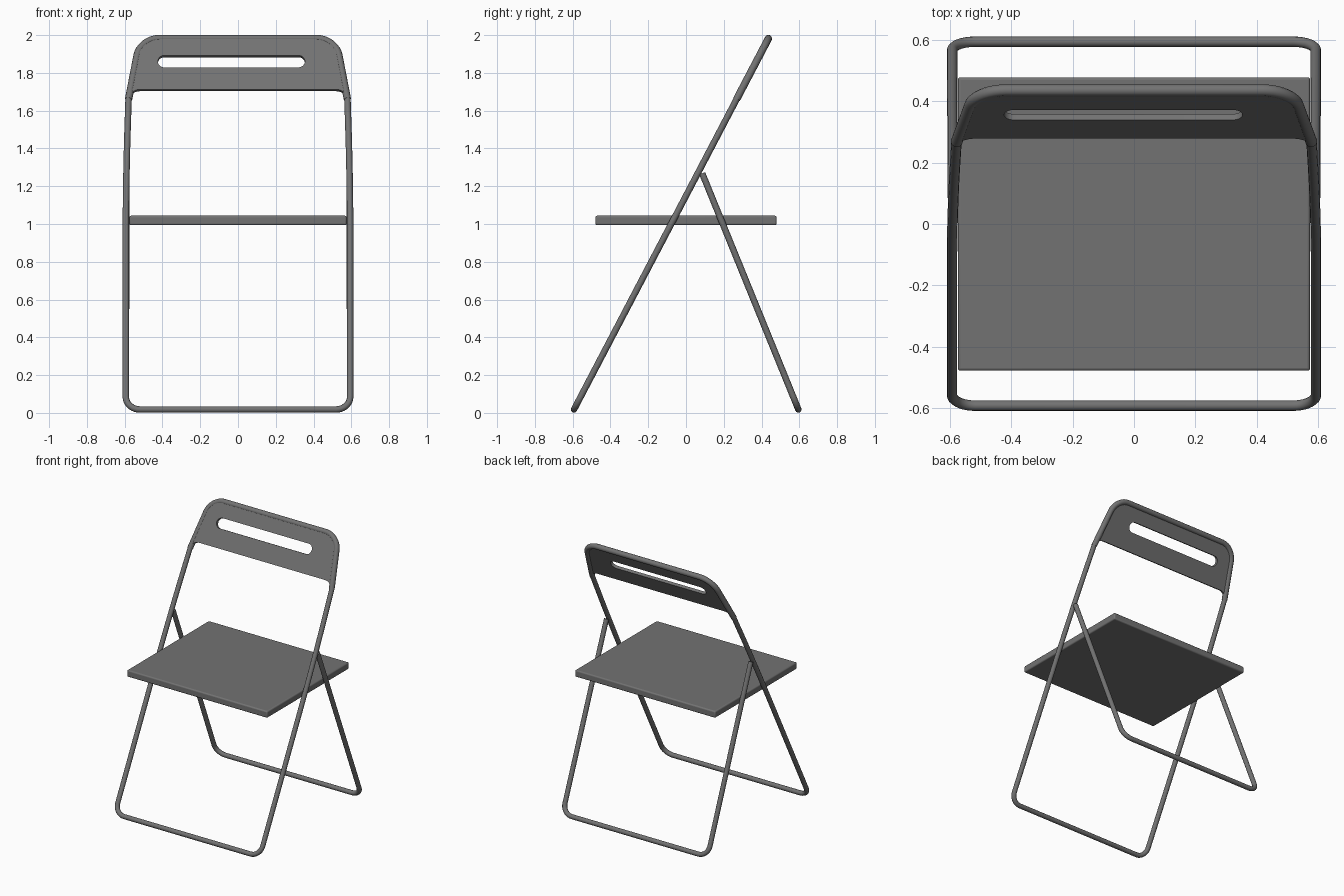
import bpy, math
from mathutils import Vector
from mathutils.geometry import interpolate_bezier

if "Cube" in bpy.data.objects:
    bpy.data.objects.remove(bpy.data.objects["Cube"])

# Dark grey paint shared by all parts
paint = bpy.data.materials.new("dark_grey")
paint.diffuse_color = (0.17, 0.17, 0.17, 1)
paint.use_nodes = True
paint.node_tree.nodes["Principled BSDF"].inputs["Base Color"].default_value = paint.diffuse_color


def rounded(points):
    """Polyline of (x, y, corner size); non-zero corners become arcs."""
    out = []
    for i, (x, y, size) in enumerate(points):
        p = Vector((x, y, 0))
        if size == 0:
            out.append(p)
            continue
        q, r = points[i - 1], points[(i + 1) % len(points)]
        a = (Vector((q[0], q[1], 0)) - p).normalized() * size
        b = (Vector((r[0], r[1], 0)) - p).normalized() * size
        out += interpolate_bezier(p + a, p + a * 0.45, p + b * 0.45, p + b, 10)
    return out


def mirrored(points):
    return points + [(-x, y, s) for x, y, s in reversed(points)]


def curve_object(name, paths, foot, angle, radius=0.0, thickness=0.0):
    """Tube (radius) or flat panel (thickness) drawn in a tilted plane."""
    cu = bpy.data.curves.new(name, 'CURVE')
    if radius:
        cu.dimensions = '3D'
        cu.bevel_depth = radius
        cu.bevel_resolution = 4
        cu.use_fill_caps = True
    else:
        cu.dimensions = '2D'
        cu.fill_mode = 'BOTH'
        cu.extrude = thickness / 2
    for path in paths:
        sp = cu.splines.new('POLY')
        sp.points.add(len(path) - 1)
        for pt, co in zip(sp.points, path):
            pt.co = (*co, 1)
        sp.use_cyclic_u = not radius
    ob = bpy.data.objects.new(name, cu)
    bpy.context.collection.objects.link(ob)
    ob.location = foot
    ob.rotation_euler = (angle, 0, 0)
    finish(ob, True)


def finish(ob, convert=False):
    bpy.ops.object.select_all(action='DESELECT')
    ob.select_set(True)
    bpy.context.view_layer.objects.active = ob
    if convert:
        bpy.ops.object.convert(target='MESH')
    ob = bpy.context.object
    bpy.ops.object.shade_smooth_by_angle(angle=math.radians(40))
    ob.data.materials.clear()
    ob.data.materials.append(paint)


front_foot, front_angle = (0, -0.593, 0.018), math.atan2(1.965, 1.03)
back_foot, back_angle = (0, 0.595, 0.018), math.atan2(1.247, -0.508)

# Front frame: long U of tube that carries the backrest
front = mirrored([(0.579, 1.87, 0), (0.594, 1.35, 0.3), (0.594, 0, 0.075)])
curve_object("front_leg_frame", [rounded(front)], front_foot, front_angle, radius=0.017)

# Back frame: shorter U hinged behind the front frame
back = mirrored([(0.591, 1.35, 0), (0.594, 0, 0.075)])
curve_object("back_leg_frame", [rounded(back)], back_foot, back_angle, radius=0.017)

# Backrest rim: thicker inverted U
rim = mirrored([(0.579, 1.855, 0), (0.517, 2.217, 0.1)])
curve_object("backrest_rim", [rounded(rim)], front_foot, front_angle, radius=0.0195)

# Backrest panel with the hand slot, set slightly towards the front of the rim
panel_foot = Vector(front_foot) + 0.004 * Vector((0, -math.sin(front_angle), math.cos(front_angle)))
outline = mirrored([(0.56, 1.906, 0.04), (0.579, 1.86, 0), (0.517, 2.217, 0.1)])
slot = [(-0.424, 2.037, 0.035), (0.354, 2.037, 0.035),
        (0.354, 2.109, 0.035), (-0.424, 2.109, 0.035)]
curve_object("backrest_panel", [rounded(outline), rounded(slot)],
             panel_foot, front_angle, thickness=0.022)

# Seat board
bpy.ops.mesh.primitive_cube_add(size=1, location=(0, 0, 1.019))
seat = bpy.context.object
seat.name = "seat"
seat.scale = (1.15, 0.958, 0.05)
bpy.ops.object.transform_apply(location=False, rotation=False, scale=True)
bevel = seat.modifiers.new("bevel", 'BEVEL')
bevel.width = 0.009
bevel.segments = 3
finish(seat)
